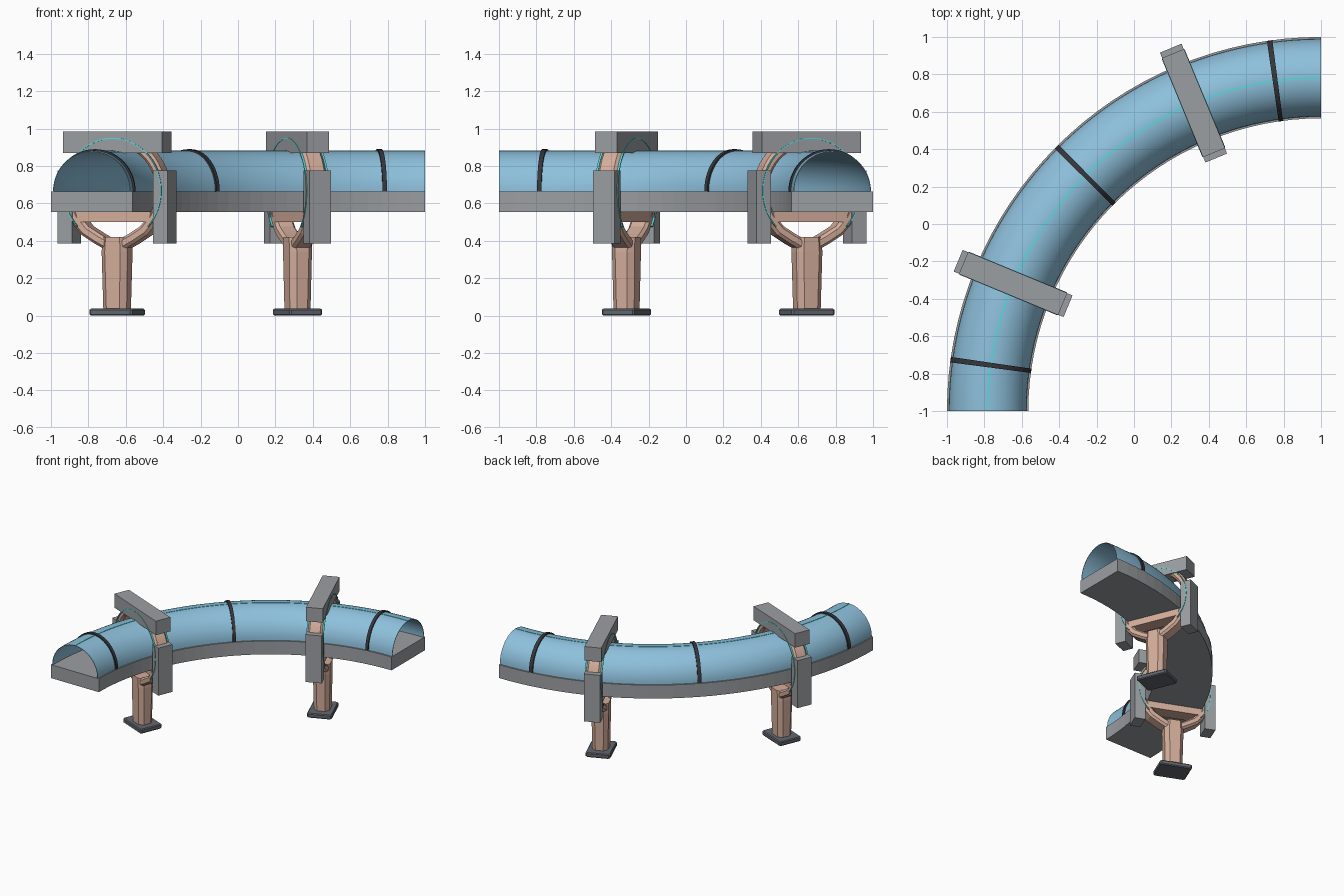
import bpy, bmesh, math
from mathutils import Matrix, Vector

if "Cube" in bpy.data.objects:
    bpy.data.objects.remove(bpy.data.objects["Cube"])

R = 1.782            # centreline radius of the quarter bend
CX, CY = 1.0, -1.0   # centre of the bend


def material(name, rgb):
    m = bpy.data.materials.new(name)
    m.diffuse_color = (*rgb, 1)
    m.use_nodes = True
    m.node_tree.nodes["Principled BSDF"].inputs["Base Color"].default_value = m.diffuse_color
    return m


GLASS = material("sky blue", (0.27, 0.53, 0.72))
GREY = material("concrete grey", (0.33, 0.345, 0.365))
TAN = material("warm tan", (0.66, 0.42, 0.33))
DARK = material("charcoal", (0.035, 0.037, 0.045))
SLATE = material("slate", (0.12, 0.135, 0.16))
CYAN = material("cyan light", (0.10, 0.70, 0.72))


def loft(name, rings, mat, closed=True, caps=True, smooth=None, matrix=None):
    """Skin a list of equal-length point rings."""
    bm = bmesh.new()
    rows = [[bm.verts.new(p) for p in ring] for ring in rings]
    n = len(rows[0])
    for a, b in zip(rows, rows[1:]):
        for i in range(n if closed else n - 1):
            j = (i + 1) % n
            bm.faces.new((a[i], a[j], b[j], b[i]))
    if closed and caps:
        bm.faces.new(rows[0])
        bm.faces.new(rows[-1])
    bmesh.ops.recalc_face_normals(bm, faces=bm.faces)
    me = bpy.data.meshes.new(name)
    bm.to_mesh(me)
    bm.free()
    me.materials.append(mat)
    ob = bpy.data.objects.new(name, me)
    bpy.context.collection.objects.link(ob)
    if matrix:
        ob.matrix_world = matrix
    if smooth:
        bpy.ops.object.select_all(action='DESELECT')
        ob.select_set(True)
        bpy.context.view_layer.objects.active = ob
        bpy.ops.object.shade_smooth_by_angle(angle=math.radians(smooth))
    return ob


def bend(name, profile, mat, a0=90, a1=180, n=32, **kw):
    """Sweep a (radius, z) profile around the bend."""
    rings = []
    for k in range(n + 1):
        a = math.radians(a0 + (a1 - a0) * k / n)
        rings.append([(CX + r * math.cos(a), CY + r * math.sin(a), z) for r, z in profile])
    return loft(name, rings, mat, **kw)


def half_circle(rx, rz, z0, n=28):
    return [(R + rx * math.cos(math.pi * i / n), z0 + rz * math.sin(math.pi * i / n))
            for i in range(n + 1)]


def chamfered(w, d, c):
    """Rectangle with cut corners, centred on the origin."""
    w, d = w / 2, d / 2
    return [(w, -d + c), (w, d - c), (w - c, d), (-w + c, d),
            (-w, d - c), (-w, -d + c), (-w + c, -d), (w - c, -d)]


def box(name, x0, x1, y, z0, z1, mat, matrix):
    return loft(name, [[(x0, -y, z), (x1, -y, z), (x1, y, z), (x0, y, z)] for z in (z0, z1)],
                mat, matrix=matrix)


# Deck and arched canopy
bend("deck", [(1.565, .555), (2.0, .555), (2.0, .665), (1.565, .665)], GREY)
outer = half_circle(.207, .215, .665)
inner = half_circle(.203, .211, .665)
bend("canopy", outer + inner[::-1], GLASS, n=48, smooth=40)

# Light strip along the canopy ridge
bend("ridge_light", [(R - .005, .876), (R + .005, .876), (R + .005, .8825), (R - .005, .8825)],
     CYAN, n=48)

# Dark hoops over the canopy
for i, a in enumerate((97.9, 135, 172.1)):
    hoop = half_circle(.218, .225, .665) + half_circle(.206, .214, .665)[::-1]
    bend(f"canopy_hoop_{i + 1}", hoop, DARK, a0=a - .42, a1=a + .42, n=1, smooth=40)

# Two support portals
for i, deg in enumerate((112.5, 157.5)):
    a = math.radians(deg)
    M = (Matrix.Translation((CX + R * math.cos(a), CY + R * math.sin(a), 0))
         @ Matrix.Rotation(a, 4, 'Z'))
    tag = f"_{i + 1}"

    # Foot plate with a bevelled upper edge
    loft("foot_plate" + tag,
         [[(x, y, z) for x, y in chamfered(.25 - s, .19 - s, .01)]
          for z, s in ((0, .012), (.007, 0), (.03, 0), (.037, .012))], SLATE, matrix=M)

    # Tapered leg
    loft("leg" + tag,
         [[(x, y, z) for x, y in chamfered(w, d, .03)]
          for z, w, d in ((.035, .135, .12), (.34, .15, .13), (.42, .14, .13))],
         TAN, matrix=M)

    # Cradle beam below the deck
    loft("cradle" + tag,
         [[(x, y, z) for x, y in chamfered(w, .11, .012)]
          for z, w in ((.50, .40), (.515, .44), (.556, .46))], TAN, matrix=M)

    # Arch around the canopy, running down to the spreading arms
    section = chamfered(.055, .11, .015)
    rings = []
    for k in range(41):
        t = math.radians(-45 + 270 * k / 40)
        rings.append([((.268 + u) * math.cos(t), v, .668 + (.268 + u) * math.sin(t))
                      for u, v in section])
    loft("arch" + tag, rings, TAN, smooth=30, matrix=M)

    for s, side in ((-1, "inner"), (1, "outer")):
        # Arm from the leg head to the arch
        path = [Vector((.03, 0, .375)), Vector((.10, 0, .412)),
                Vector((.17, 0, .455)), Vector((.222, 0, .515))]
        arm = []
        for k, p in enumerate(path):
            d = (path[min(k + 1, 3)] - path[max(k - 1, 0)]).normalized()
            nrm = Vector((-d.z, 0, d.x))
            arm.append([(s * (p.x + nrm.x * u), v, p.z + nrm.z * u)
                        for u, v in chamfered(.06, .11, .015)])
        loft(f"arm_{side}" + tag, arm, TAN, matrix=M)

        # Side block
        lo, hi = sorted((s * .235, s * .318))
        box(f"side_block_{side}" + tag, lo, hi, .0625, .385, .775, GREY, M)

        # Thin light ring on each face of the portal
        ring = []
        for k in range(49):
            t = math.radians(-43 + 266 * k / 48)
            c, z = math.cos(t), math.sin(t)
            ring.append([(r * c, s * y, .668 + r * z)
                         for r, y in ((.277, .055), (.283, .055), (.283, .0665), (.277, .0665))])
        loft(f"portal_light_{side}" + tag, ring, CYAN, matrix=M)

    # Top beam
    box("top_beam" + tag, -.287, .287, .064, .87, .985, GREY, M)
